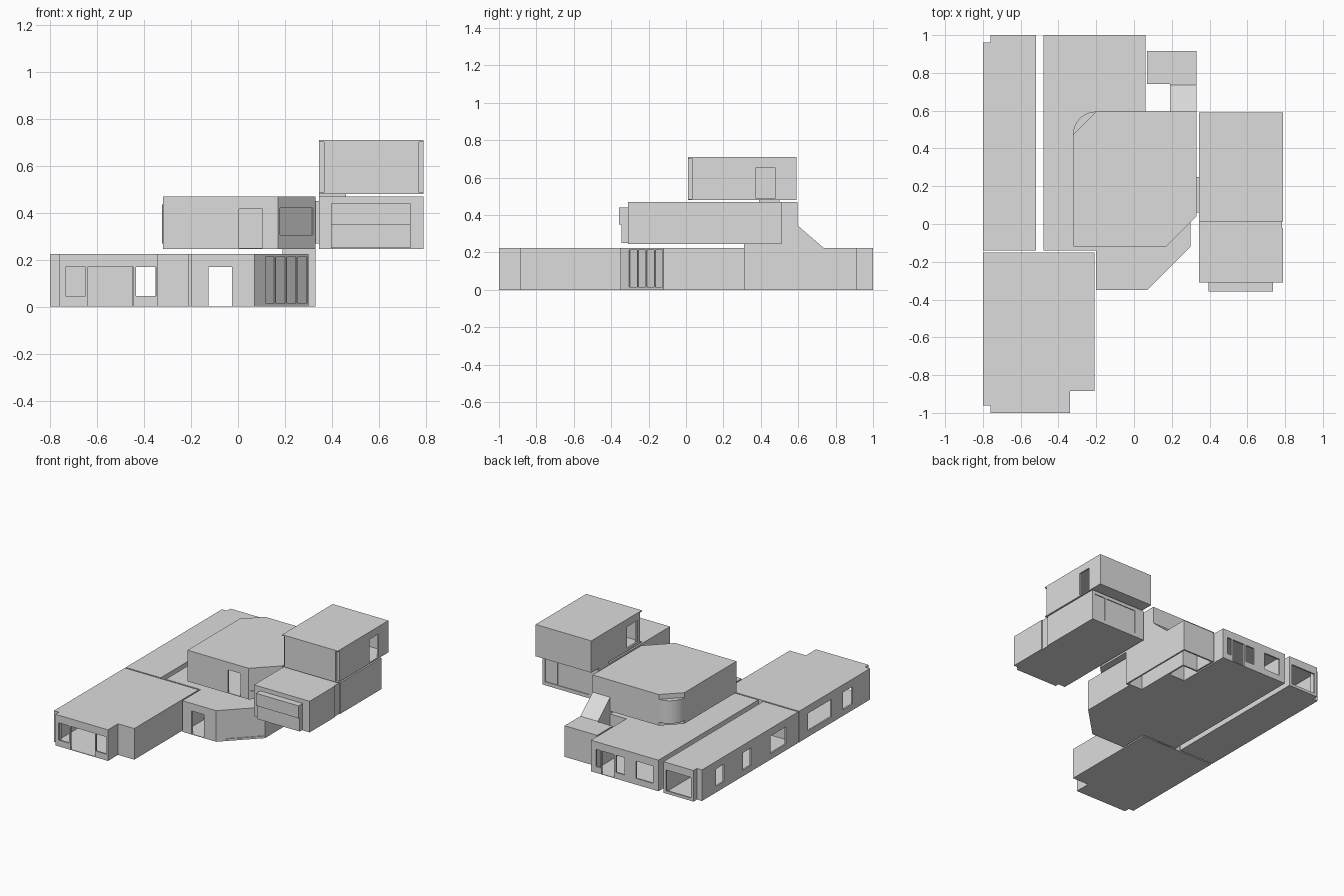
import bpy, bmesh
from math import cos, sin, pi
from mathutils import Vector

cube = bpy.data.objects.get("Cube")
if cube:
    bpy.data.objects.remove(cube)

GREY = (0.72, 0.72, 0.72, 1)
mat = bpy.data.materials.new("plain grey")
mat.use_nodes = True
mat.diffuse_color = GREY
mat.node_tree.nodes["Principled BSDF"].inputs["Base Color"].default_value = GREY

WALL, FLOOR, ROOF = 0.012, 0.004, 0.01   # shell thicknesses
GROUND, UPPER = 0.225, 0.245             # ground roof, first floor base
SILL, HEAD = 0.045, 0.17                 # ground window heights


def prism(name, plan, z0, z1):
    """Upright solid from a counter-clockwise plan."""
    bm = bmesh.new()
    face = bm.faces.new([bm.verts.new((x, y, z0)) for x, y in plan])
    top = bmesh.ops.extrude_face_region(bm, geom=[face])["geom"]
    bmesh.ops.translate(bm, vec=(0, 0, z1 - z0),
                        verts=[v for v in top if isinstance(v, bmesh.types.BMVert)])
    bmesh.ops.recalc_face_normals(bm, faces=bm.faces)
    mesh = bpy.data.meshes.new(name)
    bm.to_mesh(mesh)
    bm.free()
    mesh.materials.append(mat)
    obj = bpy.data.objects.new(name, mesh)
    bpy.context.collection.objects.link(obj)
    return obj


def rect(x0, x1, y0, y1):
    return [(x0, y0), (x1, y0), (x1, y1), (x0, y1)]


def box(name, x0, x1, y0, y1, z0, z1):
    return prism(name, rect(x0, x1, y0, y1), z0, z1)


def inset(plan, t):
    """Move every wall of the plan inwards by t."""
    pts = [Vector(p) for p in plan]
    out = []
    for i, p in enumerate(pts):
        a = (p - pts[i - 1]).normalized()
        b = (pts[(i + 1) % len(pts)] - p).normalized()
        n1, n2 = Vector((-a.y, a.x)), Vector((-b.y, b.x))
        out.append(p + (n1 + n2) * t / (1 + n1.dot(n2)))
    return out


def cut(obj, cutters):
    for c in cutters:
        c.hide_render = True
        mod = obj.modifiers.new("cut", 'BOOLEAN')
        mod.operation, mod.solver, mod.object = 'DIFFERENCE', 'EXACT', c
    graph = bpy.context.evaluated_depsgraph_get()
    mesh = bpy.data.meshes.new_from_object(obj.evaluated_get(graph))
    obj.modifiers.clear()
    obj.data = mesh
    for c in cutters:
        bpy.data.objects.remove(c)


def room(name, plan, z0, z1, openings=(), floor=FLOOR, panels=()):
    """Hollow shell with box openings and shallow plan-shaped panels."""
    shell = prism(name, plan, z0, z1)
    cutters = [prism("cavity", inset(plan, WALL), z0 + floor, z1 - ROOF)]
    cutters += [box("opening", *o) for o in openings]
    cutters += [prism("panel", *p) for p in panels]
    cut(shell, cutters)
    return shell


def along(a, b, t0, t1, depth):
    """Plan strip straddling the line a-b between two fractions."""
    a, b = Vector(a), Vector(b)
    d = (b - a).normalized()
    n = Vector((-d.y, d.x)) * depth
    p, q = a.lerp(b, t0), a.lerp(b, t1)
    return [p - n, q - n, q + n, p + n]


def west(y0, y1):
    return (-0.83, -0.77, y0, y1, SILL, HEAD)


# Front wing: windows and wide door at the front, windows along the west side
room("front_wing",
     [(-0.76, -1), (-0.34, -1), (-0.34, -0.885), (-0.21, -0.885), (-0.21, -0.15),
      (-0.8, -0.15), (-0.8, -0.96), (-0.76, -0.96)], 0, GROUND,
     [(-0.735, -0.65, -1.03, -0.97, SILL, HEAD),
      (-0.64, -0.445, -1.03, -0.97, FLOOR, HEAD),
      (-0.435, -0.35, -1.03, -0.97, SILL, HEAD),
      (-0.45, -0.33, -0.18, -0.145, FLOOR, 0.18),
      west(-0.52, -0.25), west(-0.76, -0.65)])

# Rear west wing
room("rear_wing",
     [(-0.8, -0.14), (-0.52, -0.14), (-0.52, 1), (-0.76, 1), (-0.76, 0.96), (-0.8, 0.96)],
     0, GROUND,
     [west(0, 0.18), west(0.4, 0.49), west(0.71, 0.8),
      (-0.74, -0.54, 0.97, 1.03, 0.02, HEAD)])

# Central hall with a panelled diagonal corner
A, B = (0.07, -0.35), (0.3, -0.12)
strips = [(along(A, B, t, t + 0.18, 0.006), 0.015, 0.212) for t in (0.2, 0.4, 0.6, 0.8)]
room("central_hall",
     [(-0.48, -0.14), (-0.2, -0.14), (-0.2, -0.35), A, B, (0.3, 0.31), (0.19, 0.31),
      (0.19, 0.595), (0.06, 0.595), (0.06, 1), (-0.48, 1)], 0, GROUND,
     [(-0.125, -0.025, -0.38, -0.32, FLOOR, HEAD),
      (-0.45, -0.33, -0.145, -0.11, FLOOR, 0.18),
      (-0.435, -0.3, 0.97, 1.03, SILL, HEAD),
      (-0.125, -0.025, 0.97, 1.03, FLOOR, HEAD),
      (-0.21, -0.14, 0.97, 1.03, SILL, HEAD),
      (-0.015, 0.02, 0.97, 1.03, SILL, HEAD)], panels=strips)

# Stair tower, open underneath, with landing and sloping roof
room("stair_tower",
     [(0.19, 0.31), (0.33, 0.31), (0.33, 0.915), (0.07, 0.915), (0.07, 0.74), (0.19, 0.74)],
     0, GROUND, floor=-0.01)
box("stair_landing", 0.19, 0.33, 0.31, 0.59, GROUND, UPPER)
slope = prism("stair_slope", [(0.59, GROUND), (0.735, GROUND), (0.59, 0.35)], 0.19, 0.33)
for v in slope.data.vertices:
    v.co = v.co.zxy

# First floor block with two cut corners
C, D = (0.17, -0.12), (0.325, 0.035)
room("first_floor",
     [(-0.32, -0.12), C, D, (0.33, 0.04), (0.33, 0.595), (-0.2, 0.595), (-0.32, 0.475)],
     UPPER, 0.47,
     [(0.005, 0.105, -0.15, -0.09, UPPER + FLOOR, 0.415)],
     panels=[(along(C, D, 0.06, 0.96, 0.006), 0.305, 0.42)])

# Rounded bay on the back corner
arc = [(-0.2 + 0.123 * cos(pi / 2 + i * pi / 32), 0.472 + 0.123 * sin(pi / 2 + i * pi / 32))
       for i in range(17)]
bay = prism("rounded_bay", arc, 0.27, 0.435)
bpy.context.view_layer.objects.active = bay
bay.select_set(True)
bpy.ops.object.shade_smooth_by_angle()
bay.select_set(False)

# East block: recessed back window, shallow side groove, front bay
room("east_block", rect(0.345, 0.79, -0.31, 0.51), UPPER, 0.47,
     [(0.42, 0.77, 0.504, 0.53, 0.27, 0.445),
      (0.784, 0.82, -0.02, 0.04, 0.24, 0.48)])
box("back_window_bar", 0.67, 0.68, 0.503, 0.51, 0.265, 0.45)
box("front_bay_lower", 0.395, 0.735, -0.345, -0.305, 0.25, 0.35)
box("front_bay_upper", 0.395, 0.735, -0.357, -0.305, 0.35, 0.44)
box("link_passage", 0.325, 0.35, 0.06, 0.25, 0.27, 0.45)
box("floor_connector", 0.345, 0.46, 0.39, 0.5, 0.465, 0.485)

# Top block: notched front corners under a full roof plate
room("top_block",
     [(0.365, 0.012), (0.77, 0.012), (0.77, 0.032), (0.79, 0.032), (0.79, 0.59),
      (0.345, 0.59), (0.345, 0.032), (0.365, 0.032)], 0.485, 0.702,
     [(0.76, 0.82, 0.375, 0.475, 0.489, 0.655),
      (0.32, 0.37, 0.06, 0.18, 0.5, 0.655)])
box("top_floor_plate", 0.345, 0.79, 0.012, 0.59, 0.48, 0.485)
box("top_roof_plate", 0.345, 0.79, 0.012, 0.59, 0.702, 0.71)
